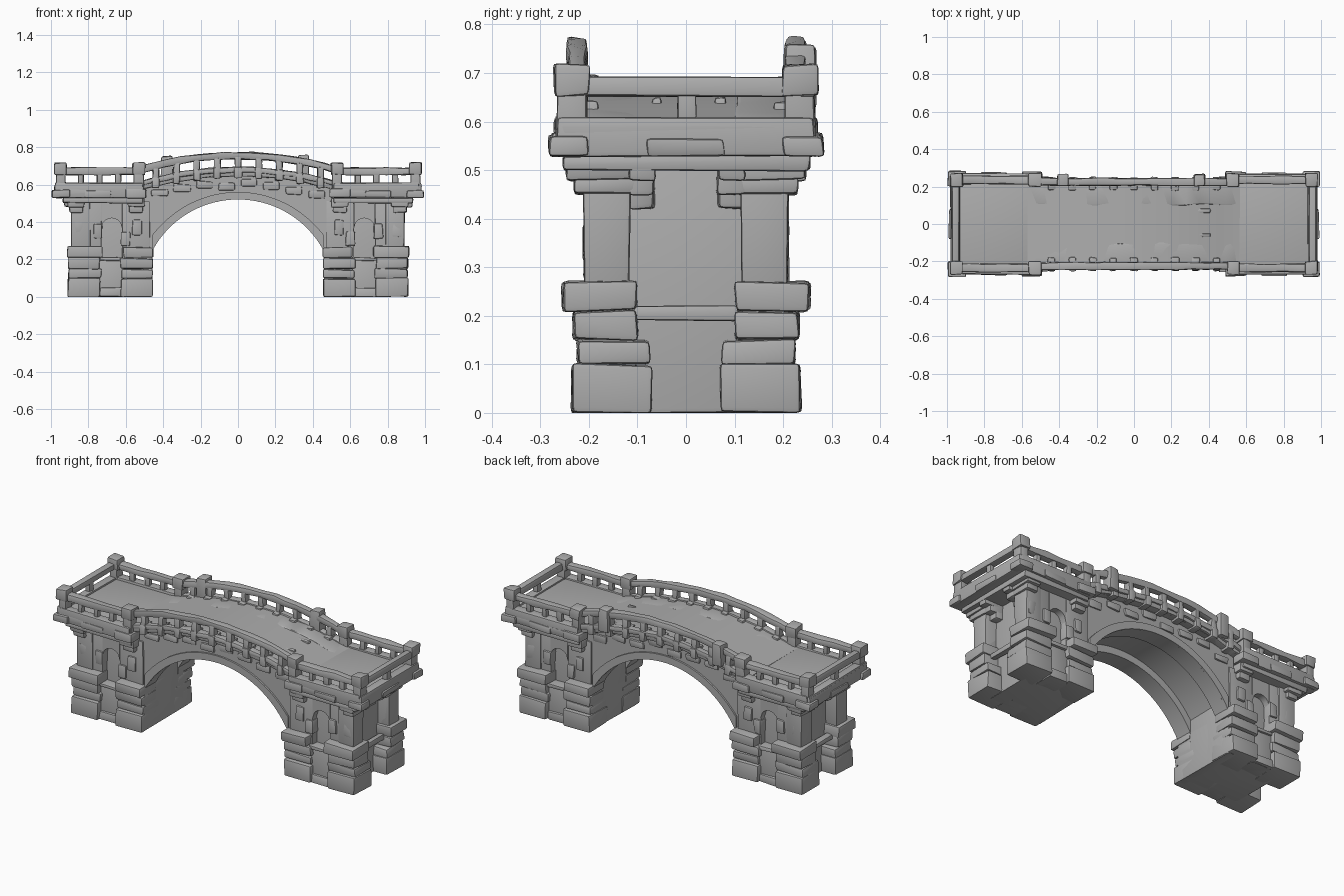
import bpy, bmesh, math, random

random.seed(4)
if "Cube" in bpy.data.objects:
    bpy.data.objects.remove(bpy.data.objects["Cube"], do_unlink=True)

# Main dimensions
GROUND = 0
ARCH_RADIUS = .52
VAULT_RADIUS = .56
WALL = .2                  # half depth of the stone walls
PIER_INNER, PIER_OUTER = .46, .9
NICHE, NICHE_HALF = .675, .055
NICHE_INNER, NICHE_OUTER = NICHE - NICHE_HALF, NICHE + NICHE_HALF
SILL = .2
SHAFT_TOP = .51
PLATFORM_INNER, PLATFORM_OUTER = .51, .98
SLAB, DECK = .53, .6
RAIL = .235                # distance of the railings from the middle
RAIL_LOW, RAIL_HIGH = .652, .69
RISE = .084                # extra height of the hump
BEVEL, ROUGH = .01, .004
SIDES = (-1, 1)

stone = bpy.data.materials.new("grey_stone")
stone.use_nodes = True
stone.diffuse_color = (.42, .42, .42, 1)
stone.node_tree.nodes["Principled BSDF"].inputs["Base Color"].default_value = stone.diffuse_color
parts = []


def strip(name, xs, low, high, y, bevel=0, rough=0):
    """Solid running along x between two height functions."""
    bm = bmesh.new()
    rings = []
    for x in xs:
        section = [(x, y[0], low(x)), (x, y[1], low(x)), (x, y[1], high(x)), (x, y[0], high(x))]
        rings.append([bm.verts.new([value + random.uniform(-rough, rough) for value in point])
                      for point in section])
    for ring, following in zip(rings, rings[1:]):
        for i in range(len(ring)):
            bm.faces.new((ring[i - 1], ring[i], following[i], following[i - 1]))
    bm.faces.new(rings[0])
    bm.faces.new(rings[-1])
    bmesh.ops.recalc_face_normals(bm, faces=bm.faces[:])
    if bevel:
        sharp = [edge for edge in bm.edges if edge.calc_face_angle(0) > .7]
        bmesh.ops.bevel(bm, geom=sharp, offset=bevel, segments=2, profile=.6,
                        affect='EDGES', clamp_overlap=True)
    for vert in bm.verts:
        vert.co.z = max(vert.co.z, GROUND)
    mesh = bpy.data.meshes.new(name)
    bm.to_mesh(mesh)
    bm.free()
    mesh.materials.append(stone)
    part = bpy.data.objects.new(name, mesh)
    bpy.context.collection.objects.link(part)
    parts.append(part)


def flat(height):
    return lambda x: height


def hump(base):
    return lambda x: base + RISE * max(0, 1 - (x / .55) ** 2)


def arc(radius):
    return lambda x: math.sqrt(max(radius ** 2 - x ** 2, 0))


def span(start, end, count):
    return [start + (end - start) * i / count for i in range(count + 1)]


def flip(side, values):
    return [side * value for value in values]


def around(centre, half):
    return centre - half, centre + half


def block(name, x, y, z, bevel=BEVEL):
    strip(name, x, flat(z[0]), flat(z[1]), y, bevel, ROUGH)


def at_ends(name, x, half_depth, z):
    for side in SIDES:
        block(name, flip(side, x), around(0, half_depth), z)


def at_corners(name, x, y, z, bevel=BEVEL):
    for end in SIDES:
        for side in SIDES:
            block(name, flip(end, x), flip(side, y), z, bevel)


# Arch: recessed vault under a humped deck
under_deck = hump(DECK - .04)
opening = arc(ARCH_RADIUS)
inside = span(-.5, .5, 48)
strip("vault_core", inside, arc(VAULT_RADIUS), under_deck, around(0, WALL * .7))
strip("hump_deck", span(-.57, .57, 20), under_deck, hump(DECK), around(0, RAIL - BEVEL))

# Spandrel walls, raised arch rings and loose facing stones
for side in SIDES:
    strip("spandrel_wall", inside, opening, under_deck, flip(side, (WALL / 2, WALL - BEVEL)))
    strip("arch_ring", span(-PIER_INNER, PIER_INNER, 48), opening,
          lambda x: opening(x) + .04 * ARCH_RADIUS / opening(x), flip(side, (WALL / 2, WALL)))
    strip("deck_cornice", span(-.56, .56, 16), under_deck, hump(DECK),
          flip(side, (WALL / 2, RAIL)), BEVEL, ROUGH)
    for x in span(-.42, .42, 7):
        z = under_deck(x) - random.uniform(.03, .06)
        block("facing_stone", around(x, .045), flip(side, (WALL / 2, WALL)), around(z, .02))

# Two short boards standing on the deck
for y in (-.06, .07):
    block("deck_board", (.33, .41), around(y, BEVEL), (DECK, DECK + .05))

# Pier cores, platforms and end parapets
at_ends("pier_core", (PIER_INNER, .82), WALL * .8, (GROUND, SLAB))
at_ends("inner_pier_face", (PIER_INNER, PLATFORM_INNER), WALL, (GROUND, .25))
at_ends("lower_slab", (PLATFORM_INNER, .935), .255, (SHAFT_TOP - BEVEL, SLAB))
at_ends("platform_slab", (PLATFORM_INNER, PLATFORM_OUTER), .268, (SLAB, .575))
at_ends("platform_deck", (PLATFORM_INNER, PLATFORM_OUTER), .262, (SLAB, DECK))
at_ends("end_crossbar", (.83, .87), .11, (.19, .22))
at_ends("end_curb", (.93, PLATFORM_OUTER), .265, (SLAB, DECK + BEVEL))
at_ends("end_top_rail", (.935, .975), .265, (RAIL_LOW, RAIL_HIGH))
at_ends("end_rail_post", (.94, .97), .02, (DECK, RAIL_HIGH - BEVEL))
at_ends("slab_end_stone", (PIER_OUTER, .99), .08, (SLAB, .565))

# Stone courses on both sides of the niche, the last one a ledge
levels = (GROUND, .1, .15, .21, .27)
bulges = (.036, .024, .032, .055)
recesses = (.07, .075, .1, .1)
for low, high, bulge, recess in zip(levels, levels[1:], bulges, recesses):
    depth = (recess, WALL + bulge)
    shift = random.uniform(-BEVEL, BEVEL)
    at_corners("outer_course_stone", (NICHE_OUTER + shift, PIER_OUTER + bulge / 4), depth,
               (low, high))
    at_corners("inner_course_stone", (PIER_INNER - bulge / 9, NICHE_INNER + shift), depth,
               (low, high - BEVEL / 2))

# Niches: infill, sill, walls and arched heads
filled = (NICHE_INNER - BEVEL, NICHE_OUTER + BEVEL)
at_corners("niche_lower_fill", filled, (WALL / 2, WALL + BEVEL / 2), (GROUND, SILL))
at_corners("niche_base_stone", filled, (WALL / 2, WALL + .02), (GROUND, .05))
at_corners("niche_sill", filled, (WALL / 2, WALL + .02), around(SILL, BEVEL))
at_corners("niche_inner_wall", (PIER_INNER + BEVEL, NICHE_INNER), (WALL / 2, WALL),
           (SILL, SHAFT_TOP), BEVEL / 3)
at_corners("niche_outer_wall", (NICHE_OUTER, PIER_OUTER - .02), (.115, WALL),
           (SILL, SHAFT_TOP), BEVEL / 3)
for end in SIDES:
    for side in SIDES:
        strip("niche_head", flip(end, span(NICHE_INNER, NICHE_OUTER, 12)),
              lambda x: .365 + arc(NICHE_HALF)(abs(x) - NICHE), flat(SHAFT_TOP),
              flip(side, (WALL * .75, WALL)))

# Raised stones on the shaft
for x, z in ((NICHE_INNER - .02, .31), (NICHE_OUTER + .02, .35), (.54, .37), (.85, .36)):
    at_corners("shaft_stone", around(x, .025), (.12, WALL + BEVEL), around(z, .04))
at_corners("corner_column", (.79, PIER_OUTER - BEVEL), (.115, WALL + BEVEL), (.26, SHAFT_TOP))

# Corbels carrying the platforms
for reach, z in ((.86, .42), (.9, .45), (.93, .48)):
    at_corners("end_corbel", (.8, reach), (.065, .12), (z, SLAB))
for x in (.545, .865):
    at_corners("lower_side_corbel", around(x, .035), (WALL / 2, WALL + .03), (.45, .49))
    at_corners("upper_side_corbel", around(x, .045), (WALL / 2, WALL + .045), (.48, SLAB))

# Uneven stones along the platform edge
at_corners("slab_corner_stone", (PIER_OUTER, .995), (WALL, .283), (SLAB, .572))
at_corners("slab_inner_stone", (.49, DECK), (WALL, .28), (SLAB, .575))
at_corners("slab_side_stone", (.68, .82), (WALL, .276), (SLAB, .57))

# Platform railings
at_corners("platform_curb", (PLATFORM_INNER, .97), (RAIL - .02, .27), (SLAB, DECK + BEVEL))
for end in SIDES:
    for side in SIDES:
        strip("platform_top_rail", flip(end, span(PLATFORM_INNER, PLATFORM_OUTER, 5)),
              flat(RAIL_LOW), flat(RAIL_HIGH), flip(side, around(RAIL, .022)), BEVEL, ROUGH)
for x in (.53, .948):
    at_corners("railing_post", around(x, .026), around(RAIL, .03), (DECK - .03, RAIL_HIGH))
    at_corners("post_cap", around(x, .034), around(RAIL, .036), (RAIL_LOW, RAIL_HIGH + .027))
for x in span(.64, .84, 2):
    at_corners("platform_baluster", around(x, .016), around(RAIL, .016), (DECK, RAIL_HIGH - BEVEL))

# Curved railings over the hump
crossing = span(-.54, .54, 14)
foot, rail_low, rail_high = hump(DECK - .02), hump(RAIL_LOW), hump(RAIL_HIGH)
for side in SIDES:
    y = flip(side, around(RAIL - BEVEL, .02))
    strip("hump_top_rail", crossing, rail_low, rail_high, y, BEVEL, ROUGH)
    strip("hump_bottom_rail", crossing, foot, hump(DECK + BEVEL), y, BEVEL, ROUGH)
    for x in span(-.44, .44, 8):
        block("hump_baluster", around(x, .017), y, (foot(x), rail_low(x) + BEVEL))
        block("rail_foot", around(x, .02), flip(side, around(RAIL - .02, .036)),
              around(under_deck(x) + .02, .03))
for x in (-.38, .35):
    block("tall_post", around(x, .03), around(RAIL, .032), (foot(x), rail_high(x) + .018))

# Smooth shading with kept edges
for part in parts:
    part.select_set(True)
bpy.context.view_layer.objects.active = parts[0]
bpy.ops.object.shade_smooth_by_angle(angle=math.radians(40))
